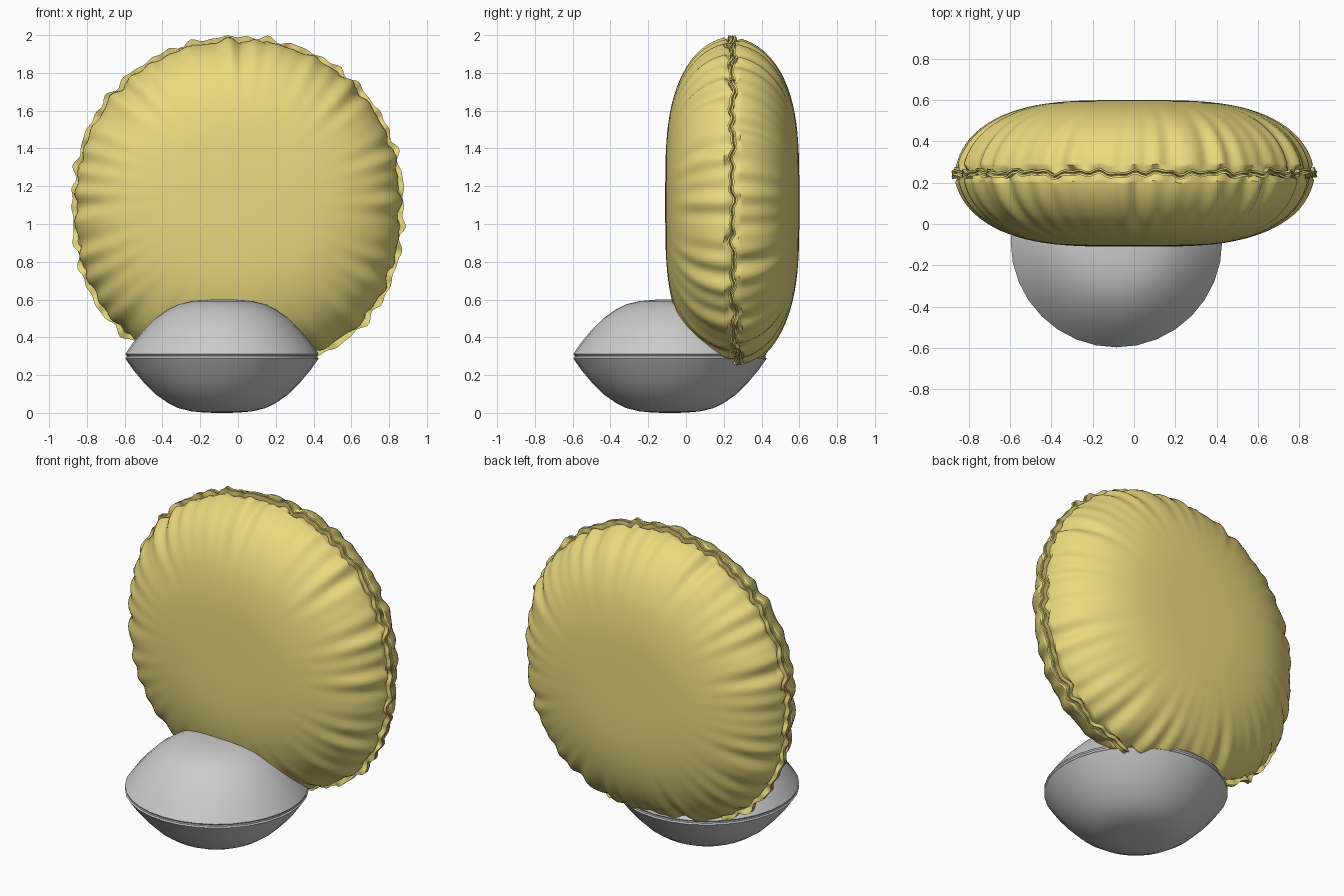
import bpy, bmesh, math, random

if "Cube" in bpy.data.objects:
    bpy.data.objects.remove(bpy.data.objects["Cube"])

random.seed(4)
TAU = 2 * math.pi


def skin(name, rings, poles, crease=40):
    """Join closed rings of points into one skin, capped by two pole points."""
    bm = bmesh.new()
    loops = [[bm.verts.new(p) for p in ring] for ring in rings]
    n = len(loops[0])
    for a, b in zip(loops, loops[1:]):
        for i in range(n):
            j = (i + 1) % n
            bm.faces.new((a[i], a[j], b[j], b[i]))
    for loop, pole in ((loops[0], poles[0]), (loops[-1], poles[1])):
        v = bm.verts.new(pole)
        for i in range(n):
            bm.faces.new((v, loop[i], loop[(i + 1) % n]))
    bmesh.ops.recalc_face_normals(bm, faces=bm.faces)
    me = bpy.data.meshes.new(name)
    bm.to_mesh(me)
    bm.free()
    ob = bpy.data.objects.new(name, me)
    bpy.context.collection.objects.link(ob)
    bpy.ops.object.select_all(action='DESELECT')
    ob.select_set(True)
    bpy.context.view_layer.objects.active = ob
    bpy.ops.object.shade_smooth_by_angle(angle=math.radians(crease))
    return ob


# Seat cushion: squashed round pad with a narrow seam groove
CX, CY, CZ = -0.085, -0.085, 0.30
half = [(0.08, 0.299), (0.16, 0.292), (0.23, 0.275), (0.285, 0.248), (0.35, 0.203),
        (0.415, 0.138), (0.47, 0.072), (0.512, 0.012), (0.506, 0.005)]
profile = half + [(r, -z) for r, z in reversed(half)]
rings = [[(CX + r * math.cos(TAU * i / 32), CY + r * math.sin(TAU * i / 32), CZ + z)
          for i in range(32)] for r, z in profile]
skin("seat_cushion", rings, ((CX, CY, 0.60), (CX, CY, 0.0)))

# Back cushion: upright puffy disc, puckered toward a ruffled seam
R, YC, ZC, T, N = 0.86, 0.245, 1.115, 0.355, 288


def waves(freqs):
    terms = [(f, random.uniform(0, TAU)) for f in freqs]
    return lambda a: sum(math.sin(f * a + p) for f, p in terms) / len(terms)


pucker = {-1: waves((23, 31, 38, 47)), 1: waves((21, 29, 37, 50))}
ruffle_out = waves((29, 41, 53))
ruffle_side = waves((17, 36, 61))


def outline(a):
    """Radius factor: round above, squarer at the lower corners."""
    c, s = abs(math.cos(a)), abs(math.sin(a))
    n = 2.08 if math.sin(a) >= 0 else 2.4
    return (c ** n + s ** n) ** (-1 / n)


# Half profile as (radius fraction, half thickness, is seam lip)
half = []
for i in range(1, 25):
    t = 0.995 * math.sin(i / 24 * math.pi / 2)
    half.append((t, T * (1 - t ** 3.5) ** 0.55, False))
half += [(0.985, 0.010, True), (1.02, 0.014, True), (1.018, 0.004, True), (1.0, 0.0, True)]
profile = [(t, d, -1, lip) for t, d, lip in half]
profile += [(t, d, 1, lip) for t, d, lip in reversed(half[:-1])]

rings = []
for t, d, side, lip in profile:
    ring = []
    for i in range(N):
        a = TAU * i / N
        k = outline(a)
        fade = min(t, 1) ** 9
        r = R * t * (1 + (k - 1) * t * t)
        low = 0.03 * max(0, -math.sin(a)) ** 3 * fade
        if lip:
            r += 0.018 * ruffle_out(a)
            y = side * d + 0.018 * ruffle_side(a)
        else:
            w = pucker[side](a + 0.06 * (1 - t))
            r += 0.022 * w * fade
            y = side * (d + 0.022 * w * fade * (1 - fade) * 2) + 0.012 * ruffle_side(a) * t ** 40
        ring.append((r * math.cos(a), YC + y + low, ZC + r * math.sin(a)))
    rings.append(ring)
back = skin("back_cushion", rings, ((0, YC - T, ZC), (0, YC + T, ZC)), 50)

mat = bpy.data.materials.new("yellow_fabric")
mat.diffuse_color = (0.83, 0.70, 0.21, 1)
mat.use_nodes = True
mat.node_tree.nodes["Principled BSDF"].inputs["Base Color"].default_value = mat.diffuse_color
back.data.materials.append(mat)
